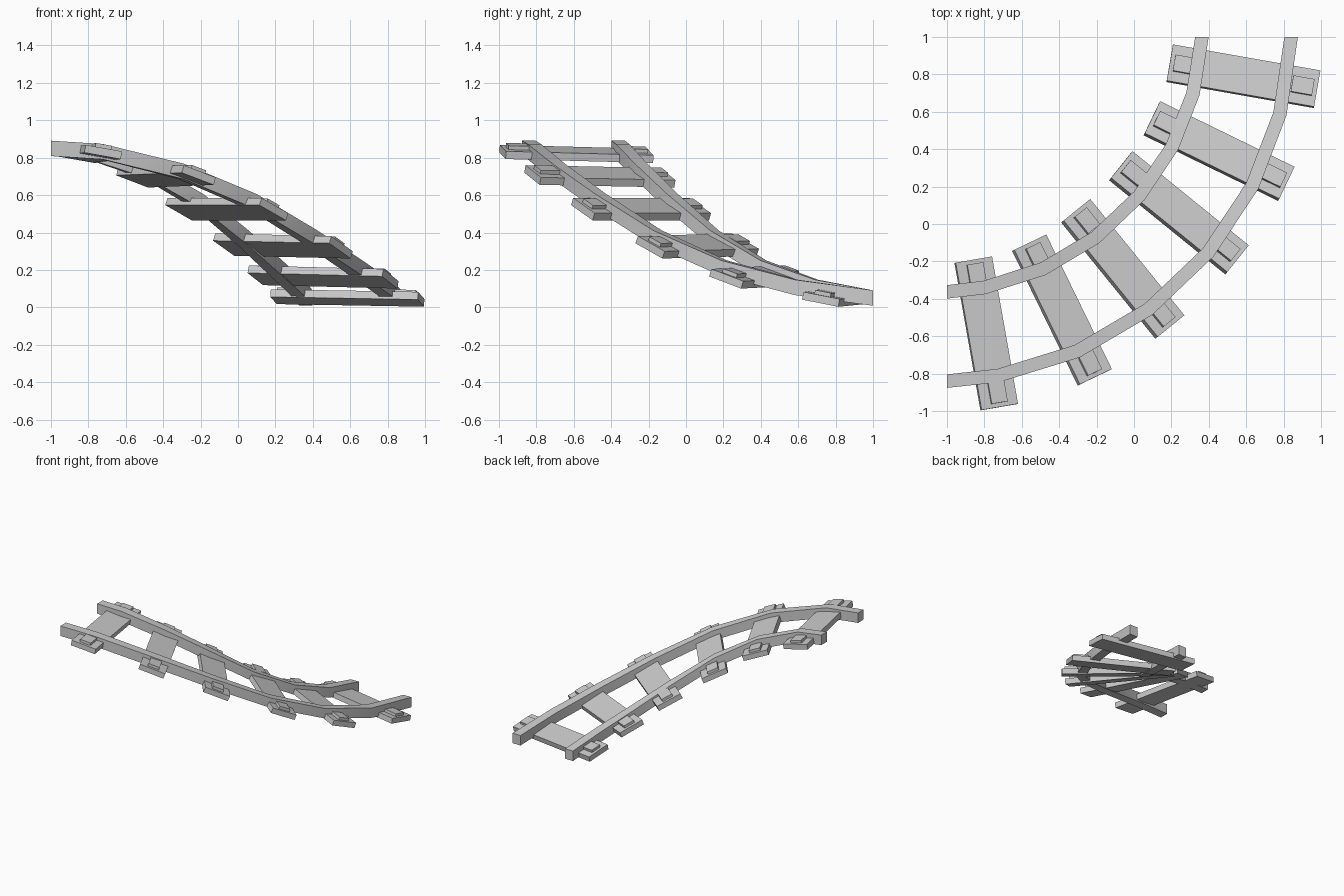
import bpy, bmesh
from math import sin, cos, radians
from mathutils import Matrix, Vector

if "Cube" in bpy.data.objects:
    bpy.data.objects.remove(bpy.data.objects["Cube"])


def make_object(name, bm):
    bmesh.ops.recalc_face_normals(bm, faces=bm.faces[:])
    mesh = bpy.data.meshes.new(name)
    bm.to_mesh(mesh)
    bm.free()
    ob = bpy.data.objects.new(name, mesh)
    bpy.context.collection.objects.link(ob)
    bpy.context.view_layer.objects.active = ob
    ob.select_set(True)
    bpy.ops.object.shade_smooth_by_angle(angle=radians(35))
    ob.select_set(False)
    return ob


# Descending path: sweep angle about (-1, 1) and rail centre height
PATH = [(0, .85), (8.6, .832), (22.5, .727), (36.5, .565),
        (50.5, .37), (64, .21), (77, .107), (90, .05)]


def rail(name, radius, width=.072, height=.082):
    bm = bmesh.new()
    rings = []
    for deg, z in PATH:
        a = radians(deg)
        side = Vector((sin(a), -cos(a), 0))
        centre = Vector((-1, 1, z)) + side * (radius - .03 * sin(2 * a))
        rings.append([bm.verts.new(centre + side * (sx * width / 2)
                                   + Vector((0, 0, sz * height / 2)))
                      for sx, sz in ((-1, -1), (1, -1), (1, 1), (-1, 1))])
    for r0, r1 in zip(rings, rings[1:]):
        for i in range(4):
            j = (i + 1) % 4
            bm.faces.new((r0[i], r0[j], r1[j], r1[i]))
    bm.faces.new(rings[0])
    bm.faces.new(rings[-1])
    make_object(name, bm)


def box(name, size, matrix):
    bm = bmesh.new()
    bmesh.ops.create_cube(bm, size=1, matrix=matrix @ Matrix.Diagonal((*size, 1)))
    make_object(name, bm)


# Two rails
rail("inner_rail", 1.363)
rail("outer_rail", 1.84)

# Sleepers: x, y, z, yaw, slope, roll
SLEEPERS = [(-.79, -.585, .82, -80, 10, -1.5),
            (-.385, -.46, .70, -64, 19, -1),
            (-.06, -.24, .525, -51, 24, 0),
            (.24, .06, .328, -39, 24, 1),
            (.455, .39, .162, -26, 19, 1.3),
            (.585, .79, .05, -10, 11, 1)]
for n, (x, y, z, yaw, slope, roll) in enumerate(SLEEPERS, 1):
    m = (Matrix.Translation((x, y, z))
         @ Matrix.Rotation(radians(yaw), 4, 'Z')
         @ Matrix.Rotation(radians(roll), 4, 'Y')
         @ Matrix.Rotation(radians(-slope), 4, 'X'))
    box(f"sleeper_{n}", (.80, .20, .042), m)
    # Fixing plates at both ends
    for label, s in (("inner", -1), ("outer", 1)):
        box(f"{label}_plate_{n}", (.115, .088, .04),
            m @ Matrix.Translation((s * .32, 0, .022)))
